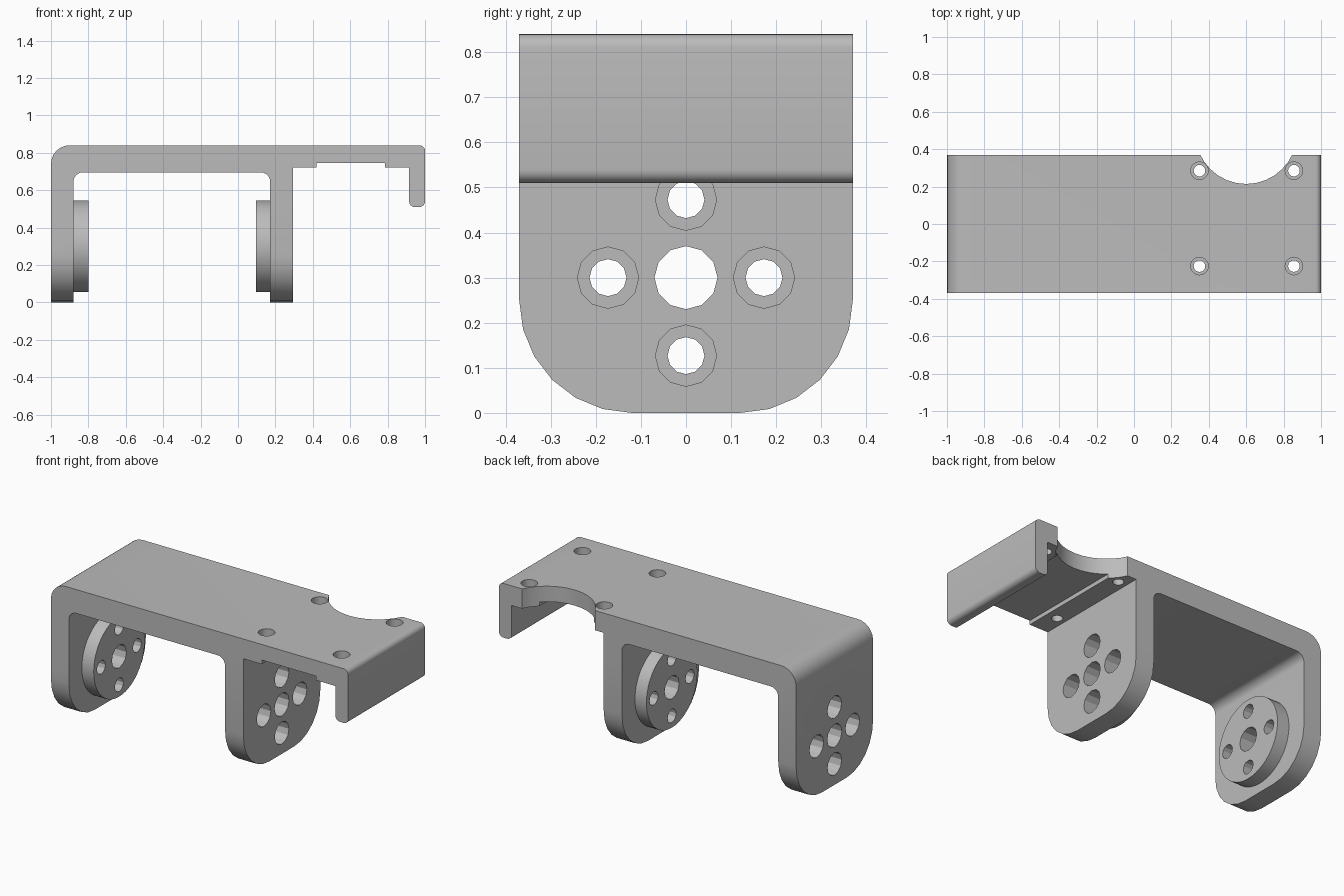
import bpy, bmesh, math
from mathutils import Matrix, Vector

if "Cube" in bpy.data.objects:
    bpy.data.objects.remove(bpy.data.objects["Cube"], do_unlink=True)

grey = bpy.data.materials.new("matte grey")
grey.use_nodes = True
GREY = (0.5, 0.5, 0.5, 1)
grey.diffuse_color = GREY
grey.node_tree.nodes["Principled BSDF"].inputs["Base Color"].default_value = GREY

HALF_Y = 0.37
HUB_Z = 0.30


def make_object(name, bm):
    bmesh.ops.recalc_face_normals(bm, faces=bm.faces)
    mesh = bpy.data.meshes.new(name)
    bm.to_mesh(mesh)
    bm.free()
    mesh.materials.append(grey)
    obj = bpy.data.objects.new(name, mesh)
    bpy.context.collection.objects.link(obj)
    return obj


def rounded(corners, steps=6):
    """Replace each (a, b, radius) corner by an arc."""
    out = []
    for i, (a, b, r) in enumerate(corners):
        p = Vector((a, b))
        if r == 0:
            out.append(p)
            continue
        u = (Vector(corners[i - 1][:2]) - p).normalized() * r
        v = (Vector(corners[(i + 1) % len(corners)][:2]) - p).normalized() * r
        for k in range(steps + 1):
            t = math.pi / 2 * k / steps
            out.append(p + u * (1 - math.sin(t)) + v * (1 - math.cos(t)))
    return out


def prism(name, points, start, offset):
    """Extrude a closed outline; start turns a 2D point into 3D."""
    bm = bmesh.new()
    face = bm.faces.new([bm.verts.new(start(p)) for p in points])
    new = bmesh.ops.extrude_face_region(bm, geom=[face])["geom"]
    verts = [g for g in new if isinstance(g, bmesh.types.BMVert)]
    bmesh.ops.translate(bm, verts=verts, vec=offset)
    return make_object(name, bm)


def cylinder(name, axis, centre, radius, length, sides):
    bm = bmesh.new()
    turn = Matrix.Rotation(math.pi / 2, 4, 'Y') if axis == 'X' else Matrix()
    bmesh.ops.create_cone(bm, cap_ends=True, segments=sides, radius1=radius,
                          radius2=radius, depth=length,
                          matrix=Matrix.Translation(centre) @ turn)
    return make_object(name, bm)


def combine(target, tool, operation='DIFFERENCE'):
    mod = target.modifiers.new(tool.name, 'BOOLEAN')
    mod.operation = operation
    mod.solver = 'EXACT'
    mod.object = tool
    bpy.context.view_layer.objects.active = target
    bpy.ops.object.modifier_apply(modifier=mod.name)
    bpy.data.objects.remove(tool, do_unlink=True)


# Bracket: bent plate with two legs, stepped underside and a hanging lip
section = rounded([
    (-1, 0, 0), (-1, 0.84, 0.1), (1, 0.84, 0.03), (1, 0.51, 0.03),
    (0.915, 0.51, 0.03), (0.915, 0.72, 0), (0.785, 0.72, 0), (0.785, 0.745, 0),
    (0.42, 0.745, 0), (0.42, 0.72, 0), (0.295, 0.72, 0), (0.295, 0, 0),
    (0.172, 0, 0), (0.172, 0.695, 0.05), (-0.88, 0.695, 0.05), (-0.88, 0, 0)])
bracket = prism("bracket", section, lambda p: (p.x, -HALF_Y, p.y), (0, 2 * HALF_Y, 0))

# Rounded lower leg corners
side = rounded([(-HALF_Y, 0, 0.25), (-HALF_Y, 1, 0), (HALF_Y, 1, 0), (HALF_Y, 0, 0.25)])
combine(bracket, prism("side_outline", side, lambda p: (-1.2, p.x, p.y), (2.4, 0, 0)),
        'INTERSECT')

# Round bosses on the leg faces, with screw holes widened from the outer side
for boss_x, outer_x, inward in ((-0.85, -1, 1), (0.145, 0.295, -1)):
    combine(bracket, cylinder("boss", 'X', (boss_x, 0, HUB_Z), 0.245, 0.1, 48), 'UNION')
    mid = outer_x + inward * 0.1
    combine(bracket, cylinder("hub_hole", 'X', (mid, 0, HUB_Z), 0.07, 0.4, 12))
    for k in range(4):
        a = k * math.pi / 2
        y, z = 0.173 * math.cos(a), HUB_Z + 0.173 * math.sin(a)
        combine(bracket, cylinder("screw_hole", 'X', (mid, y, z), 0.041, 0.4, 12))
        combine(bracket, cylinder("screw_recess", 'X', (outer_x, y, z), 0.068, 0.23, 12))

# Mounting holes in the top plate
for x in (0.35, 0.855):
    for y in (-0.225, 0.285):
        combine(bracket, cylinder("mount_hole", 'Z', (x, y, 0.8), 0.031, 0.3, 20))
        combine(bracket, cylinder("mount_recess", 'Z', (x, y, 0.84), 0.047, 0.12, 20))

# Curved notch in the back edge
combine(bracket, cylinder("notch", 'Z', (0.6, 0.486, 0.8), 0.272, 0.4, 32))

bpy.ops.object.select_all(action='DESELECT')
bracket.select_set(True)
bpy.context.view_layer.objects.active = bracket
bpy.ops.object.shade_smooth_by_angle(angle=math.radians(25))
